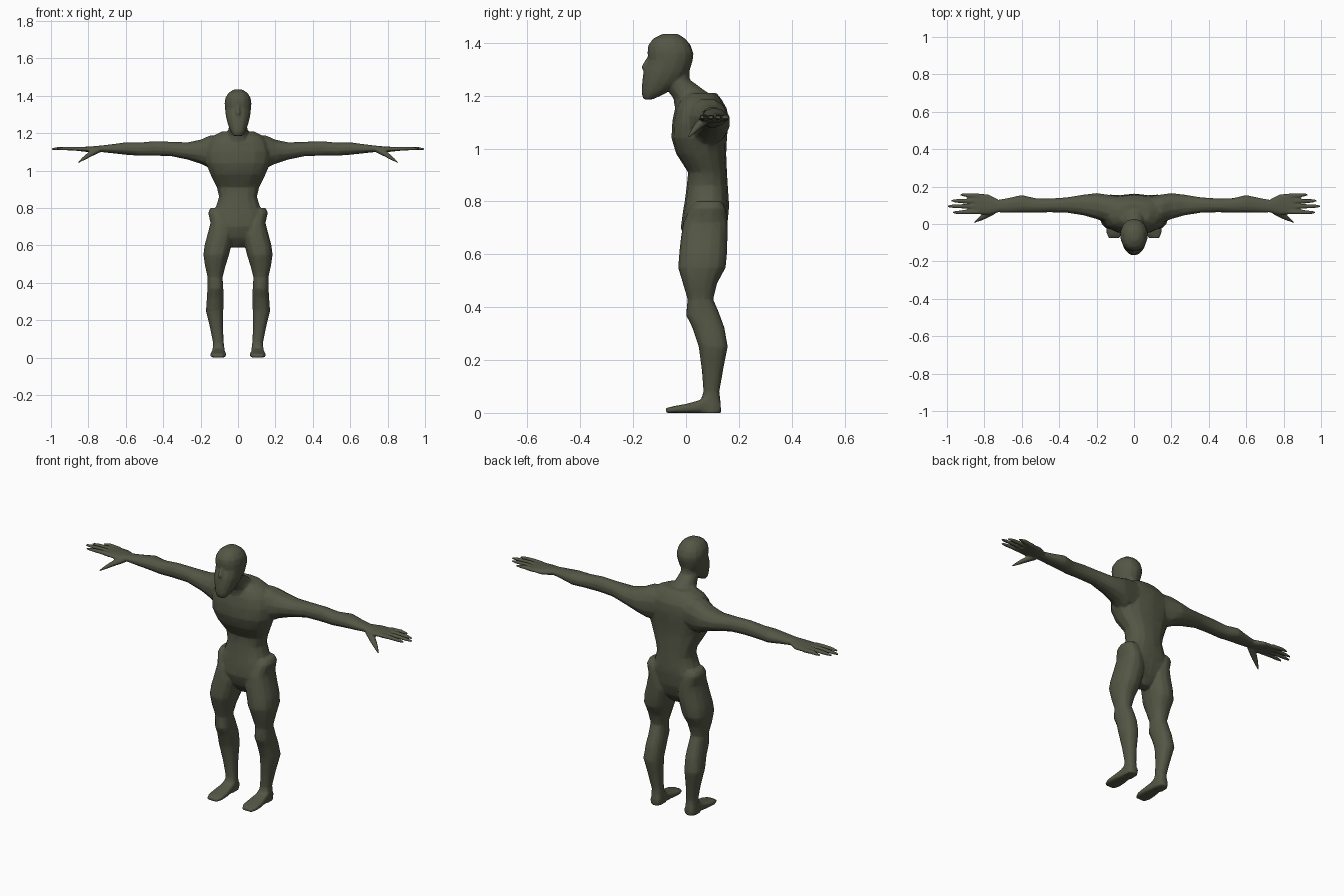
import bpy, bmesh, math
from mathutils import Vector

skin = bpy.data.materials.new("dark olive skin")
skin.diffuse_color = (0.088, 0.095, 0.060, 1)
bm = bmesh.new()


def skin_rings(rings):
    """Bridge a list of point loops into a closed tube."""
    loops = [[bm.verts.new(p) for p in ring] for ring in rings]
    n = len(loops[0])
    for a, b in zip(loops, loops[1:]):
        for i in range(n):
            j = (i + 1) % n
            bm.faces.new((a[i], a[j], b[j], b[i]))
    bm.faces.new(loops[0][::-1])
    bm.faces.new(loops[-1])


def loft(axis, rows, sign=1, power=0.85, sides=14):
    """Rows are (position on axis, min u, max u, min v, max v)."""
    rings = []
    for t, u0, u1, v0, v1 in rows:
        ring = []
        for i in range(sides):
            a = math.tau * (i + 0.5) / sides
            c, s = math.cos(a), math.sin(a)
            u = (u0 + u1) / 2 + (u1 - u0) / 2 * math.copysign(abs(c) ** power, c)
            v = (v0 + v1) / 2 + (v1 - v0) / 2 * math.copysign(abs(s) ** power, s)
            x, y, z = {"x": (t, u, v), "y": (u, t, v), "z": (u, v, t)}[axis]
            ring.append((x * sign, y, z))
        rings.append(ring)
    skin_rings(rings)


def limb(points, radii, sign=1, flat=1.0, sides=8):
    """Tapered tube through points, flattened along its second direction."""
    pts = [Vector((p[0] * sign, p[1], p[2])) for p in points]
    d = (pts[-1] - pts[0]).normalized()
    u = d.cross(Vector((0, 0, 1))).normalized()
    v = u.cross(d)
    skin_rings([[p + u * r * math.cos(math.tau * i / sides)
                 + v * r * flat * math.sin(math.tau * i / sides)
                 for i in range(sides)] for p, r in zip(pts, radii)])


# Torso: pelvis, waist, rib cage, shoulders
loft("z", [(z, -w, w, f, b) for z, w, f, b in (
    (0.59, 0.035, 0.04, 0.10), (0.64, 0.09, 0.0, 0.135), (0.70, 0.135, -0.02, 0.155),
    (0.77, 0.145, -0.01, 0.162), (0.80, 0.122, -0.005, 0.162), (0.86, 0.103, 0.003, 0.158),
    (0.91, 0.115, 0.008, 0.155), (0.98, 0.150, -0.037, 0.152), (1.04, 0.175, -0.055, 0.155),
    (1.10, 0.180, -0.052, 0.160), (1.15, 0.165, -0.042, 0.155), (1.185, 0.135, -0.025, 0.135),
    (1.21, 0.085, 0.0, 0.115))])

# Neck, leaning forward
loft("z", [(1.14, -0.09, 0.09, -0.04, 0.14), (1.19, -0.065, 0.065, -0.048, 0.11),
           (1.22, -0.052, 0.052, -0.07, 0.07), (1.26, -0.045, 0.045, -0.09, 0.015),
           (1.32, -0.045, 0.045, -0.09, 0.01)], power=1)

# Head, from chin to crown
loft("z", [(z, -w, w, f, b) for z, w, f, b in (
    (1.186, 0.024, -0.160, -0.125), (1.21, 0.040, -0.168, -0.075), (1.25, 0.056, -0.166, -0.02),
    (1.29, 0.066, -0.161, 0.012), (1.335, 0.071, -0.142, 0.026), (1.36, 0.073, -0.146, 0.028),
    (1.39, 0.068, -0.143, 0.018), (1.415, 0.052, -0.125, -0.002), (1.433, 0.025, -0.09, -0.03))],
    power=0.9)

# Nose ridge
limb([(0, -0.135, 1.35), (0, -0.157, 1.305), (0, -0.150, 1.285)], [0.008, 0.013, 0.008])

for s in (-1, 1):
    # Arm: shoulder, elbow, wrist, palm
    loft("x", [(0.08, 0.01, 0.150, 1.02, 1.19), (0.15, 0.005, 0.160, 1.01, 1.19),
               (0.20, 0.025, 0.167, 1.035, 1.167), (0.27, 0.045, 0.158, 1.058, 1.152),
               (0.36, 0.060, 0.143, 1.077, 1.155), (0.45, 0.062, 0.137, 1.079, 1.158),
               (0.53, 0.060, 0.139, 1.079, 1.150), (0.60, 0.060, 0.156, 1.084, 1.152),
               (0.67, 0.060, 0.140, 1.092, 1.142), (0.725, 0.062, 0.130, 1.098, 1.135),
               (0.78, 0.048, 0.160, 1.096, 1.130), (0.83, 0.050, 0.163, 1.102, 1.127),
               (0.86, 0.054, 0.160, 1.105, 1.126)], s, 0.9, 12)
    # Four fingers and the thumb
    for y0, y1, tip in ((0.066, 0.062, 0.970), (0.094, 0.095, 0.998),
                        (0.122, 0.124, 0.978), (0.149, 0.156, 0.930)):
        limb([(0.83, y0, 1.115), (0.89, (y0 + y1) / 2, 1.118), (tip - 0.03, y1, 1.117),
              (tip, y1, 1.115)], [0.014, 0.0125, 0.010, 0.005], s, 0.85)
    limb([(0.75, 0.075, 1.110), (0.79, 0.048, 1.088), (0.82, 0.03, 1.068), (0.855, 0.008, 1.043)],
         [0.022, 0.018, 0.013, 0.004], s, 0.8)

    # Leg: hip, thigh, knee, calf, ankle
    loft("z", [(0.80, 0.07, 0.148, 0.035, 0.135), (0.775, 0.05, 0.160, 0.015, 0.150),
               (0.72, 0.04, 0.148, -0.01, 0.157), (0.66, 0.02, 0.164, -0.020, 0.157),
               (0.60, 0.035, 0.180, -0.026, 0.155), (0.55, 0.047, 0.186, -0.030, 0.150),
               (0.49, 0.066, 0.177, -0.012, 0.118), (0.43, 0.082, 0.163, 0.006, 0.103),
               (0.37, 0.078, 0.164, 0.0, 0.128), (0.32, 0.076, 0.167, 0.025, 0.146),
               (0.25, 0.078, 0.172, 0.048, 0.158), (0.16, 0.080, 0.150, 0.060, 0.140),
               (0.08, 0.076, 0.134, 0.066, 0.126), (0.03, 0.072, 0.136, 0.050, 0.132),
               (0.0, 0.072, 0.138, 0.045, 0.133)], s)
    # Foot, flat sole
    loft("y", [(0.130, 0.080, 0.128, 0.0, 0.04), (0.09, 0.072, 0.136, 0.0, 0.075),
               (0.05, 0.070, 0.140, 0.0, 0.048), (0.0, 0.064, 0.147, 0.0, 0.034),
               (-0.045, 0.064, 0.148, 0.0, 0.026), (-0.076, 0.078, 0.135, 0.0, 0.018)],
         s, 0.6, 12)

bmesh.ops.recalc_face_normals(bm, faces=bm.faces)
mesh = bpy.data.meshes.new("body")
bm.to_mesh(mesh)
bm.free()
body = bpy.data.objects.new("body", mesh)
bpy.context.collection.objects.link(body)
mesh.materials.append(skin)

# Fuse the parts into one skin, soften the joins, then thin the mesh
fuse = body.modifiers.new("fuse", "REMESH")
fuse.mode = "VOXEL"
fuse.voxel_size = 0.0045
fuse.use_smooth_shade = True
soften = body.modifiers.new("soften", "SMOOTH")
soften.factor, soften.iterations = 0.5, 3
thin = body.modifiers.new("thin", "DECIMATE")
thin.ratio = 0.06
